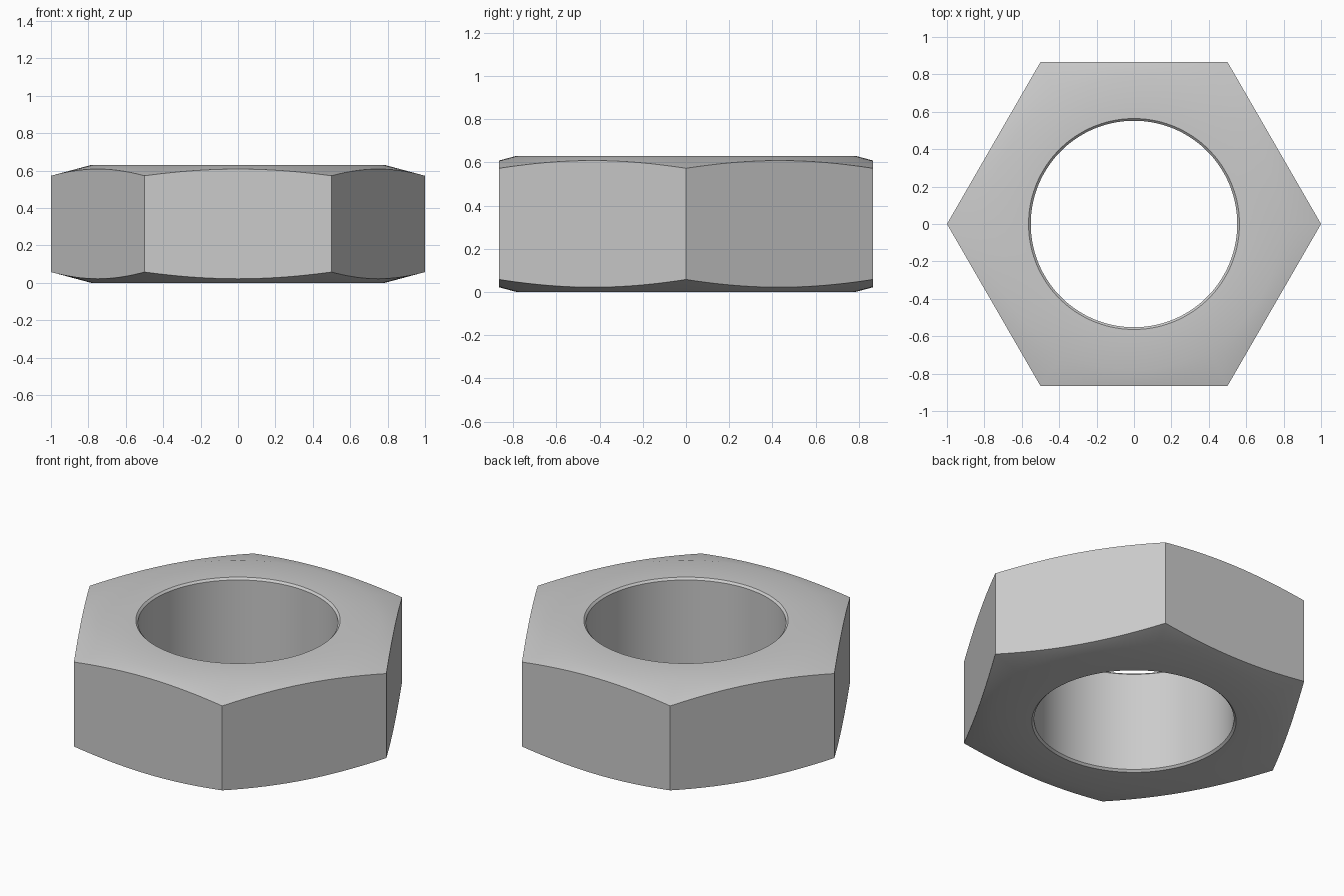
import bpy, bmesh, math

default = bpy.data.objects.get("Cube")
if default:
    bpy.data.objects.remove(default, do_unlink=True)

HEIGHT = 0.63
APOTHEM = math.sqrt(3) / 2
BORE, BORE_EDGE, CHAMFER = 0.552, 0.564, 0.012   # hole radius, rim radius, chamfer depth
FLAT = 0.785                                     # radius where the conical bevel begins
SLOPE = math.tan(math.radians(15))
SEGMENTS = 144

# Steel colour
steel = bpy.data.materials.new("grey steel")
steel.use_nodes = True
colour = (0.6, 0.6, 0.6, 1)
steel.diffuse_color = colour
steel.node_tree.nodes["Principled BSDF"].inputs["Base Color"].default_value = colour


def section(angle):
    """Closed radial cross-section of the nut at one angle, as (radius, z)."""
    sixth = math.pi / 3
    rim = APOTHEM / math.cos(angle % sixth - sixth / 2)
    drop = (rim - FLAT) * SLOPE
    lower = [(BORE, CHAMFER), (BORE_EDGE, 0), (FLAT, 0), (rim, drop)]
    return lower + [(r, HEIGHT - z) for r, z in reversed(lower)]


# Nut body: sweep the changing section around the axis
bm = bmesh.new()
rings = []
for i in range(SEGMENTS):
    a = math.tau * i / SEGMENTS
    rings.append([bm.verts.new((r * math.cos(a), r * math.sin(a), z))
                  for r, z in section(a)])
for i, ring in enumerate(rings):
    following = rings[(i + 1) % SEGMENTS]
    for j in range(len(ring)):
        k = (j + 1) % len(ring)
        bm.faces.new((ring[j], following[j], following[k], ring[k]))
bmesh.ops.recalc_face_normals(bm, faces=bm.faces)
mesh = bpy.data.meshes.new("hex_nut")
bm.to_mesh(mesh)
bm.free()
mesh.materials.append(steel)

nut = bpy.data.objects.new("hex_nut", mesh)
bpy.context.collection.objects.link(nut)

# Smooth bore and bevels, crisp hexagon edges
bpy.ops.object.select_all(action='DESELECT')
nut.select_set(True)
bpy.context.view_layer.objects.active = nut
bpy.ops.object.shade_smooth_by_angle(angle=math.radians(30))
